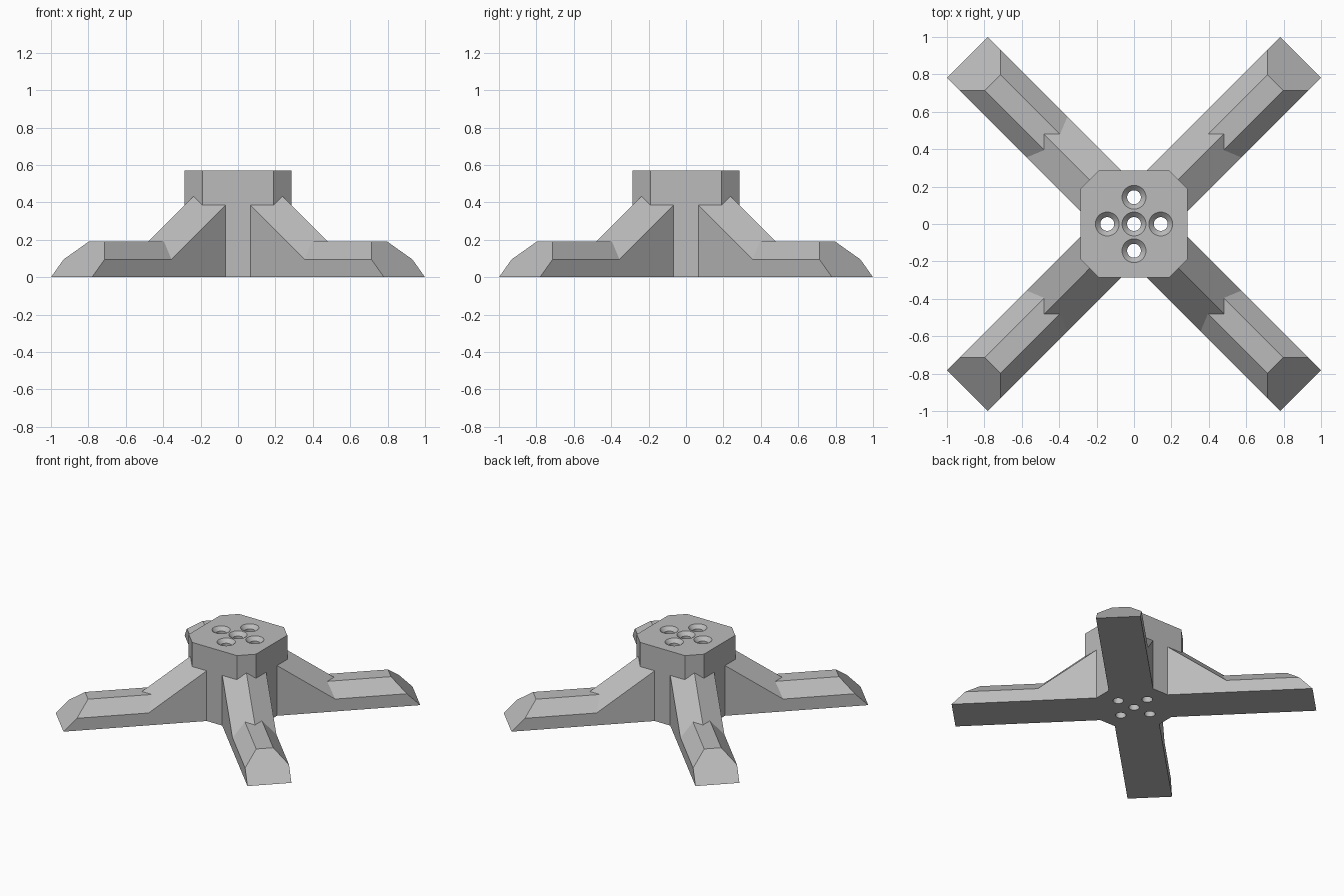
import bpy, bmesh, math
from mathutils import Matrix

old = bpy.data.objects.get("Cube")
if old:
    bpy.data.objects.remove(old, do_unlink=True)

# Main dimensions
H, HUB, CORNER = 0.57, 0.285, 0.19       # hub height, half width, flat half width
W, BAR_H = 0.155, 0.19                   # leg half width, leg height
REACH = 1.259                            # leg tip distance along its diagonal
PEAK = 0.67                              # virtual apex height of the gusset slopes
CHAMFER = BAR_H / 2
ROOT2 = math.sqrt(2)

grey = bpy.data.materials.new("light_grey")
grey.use_nodes = True
colour = (0.5, 0.5, 0.5, 1)
grey.diffuse_color = colour
grey.node_tree.nodes["Principled BSDF"].inputs["Base Color"].default_value = colour


def add_object(name, bm):
    bmesh.ops.recalc_face_normals(bm, faces=bm.faces)
    mesh = bpy.data.meshes.new(name)
    bm.to_mesh(mesh)
    bm.free()
    mesh.materials.append(grey)
    obj = bpy.data.objects.new(name, mesh)
    bpy.context.collection.objects.link(obj)
    return obj


def hull(name, points, turn=0):
    bm = bmesh.new()
    for p in points:
        bm.verts.new(p)
    bmesh.ops.convex_hull(bm, input=bm.verts)
    bmesh.ops.dissolve_limit(bm, angle_limit=0.01, verts=bm.verts, edges=bm.edges)
    bm.transform(Matrix.Rotation(math.radians(turn), 4, 'Z'))
    return add_object(name, bm)


def mirrored(points):
    return {(sx * x, sy * y, z) for x, y, z in points for sx in (1, -1) for sy in (1, -1)}


def combine(target, other, operation):
    bpy.context.view_layer.objects.active = target
    mod = target.modifiers.new(operation.lower(), 'BOOLEAN')
    mod.operation, mod.solver, mod.object = operation, 'EXACT', other
    bpy.ops.object.modifier_apply(modifier=mod.name)
    bpy.data.objects.remove(other, do_unlink=True)


# Hub: square column with chamfered corners
stand = hull("mounting_stand", mirrored(
    [(x, y, z) for x, y in ((HUB, CORNER), (CORNER, HUB)) for z in (0, H)]))

# Crossed legs: chamfered bars with sloped tips
bar = mirrored([(REACH, W, 0), (REACH - CHAMFER, W, CHAMFER),
                (REACH - BAR_H, W - CHAMFER, BAR_H)])


# Gussets: 45 degree pyramid slopes trimmed to the leg width
def slope(u, v):
    return (u, v, PEAK - (u + v) / ROOT2)


gusset = mirrored([slope(0.3, 0), slope(0.2, W), slope(PEAK * ROOT2, 0),
                   slope(PEAK * ROOT2 - W, W), (0.2, W, 0)])

for turn in (45, 135):
    combine(stand, hull("leg_bar", bar, turn), 'UNION')
    combine(stand, hull("leg_gusset", gusset, turn), 'UNION')


# Countersunk screw holes
def drill(x, y, bore=0.037, sink=0.064, sides=32):
    bm = bmesh.new()
    rings = []
    for r, z in ((bore, -0.05), (bore, H - sink + bore), (sink + 0.02, H + 0.02)):
        rings.append([bm.verts.new((x + r * math.cos(a), y + r * math.sin(a), z))
                      for a in (math.tau * i / sides for i in range(sides))])
    for low, high in zip(rings, rings[1:]):
        for i in range(sides):
            j = (i + 1) % sides
            bm.faces.new((low[i], low[j], high[j], high[i]))
    bm.faces.new(rings[0])
    bm.faces.new(rings[-1])
    return add_object("screw_hole_cutter", bm)


STEP = 0.143
for x, y in ((0, 0), (STEP, 0), (-STEP, 0), (0, STEP), (0, -STEP)):
    combine(stand, drill(x, y), 'DIFFERENCE')

# Clean coplanar seams and keep hard edges
bm = bmesh.new()
bm.from_mesh(stand.data)
bmesh.ops.remove_doubles(bm, verts=bm.verts, dist=0.0005)
bmesh.ops.dissolve_limit(bm, angle_limit=0.01, verts=bm.verts, edges=bm.edges)
bm.to_mesh(stand.data)
bm.free()
bpy.ops.object.select_all(action='DESELECT')
stand.select_set(True)
bpy.context.view_layer.objects.active = stand
bpy.ops.object.shade_smooth_by_angle(angle=math.radians(30))
